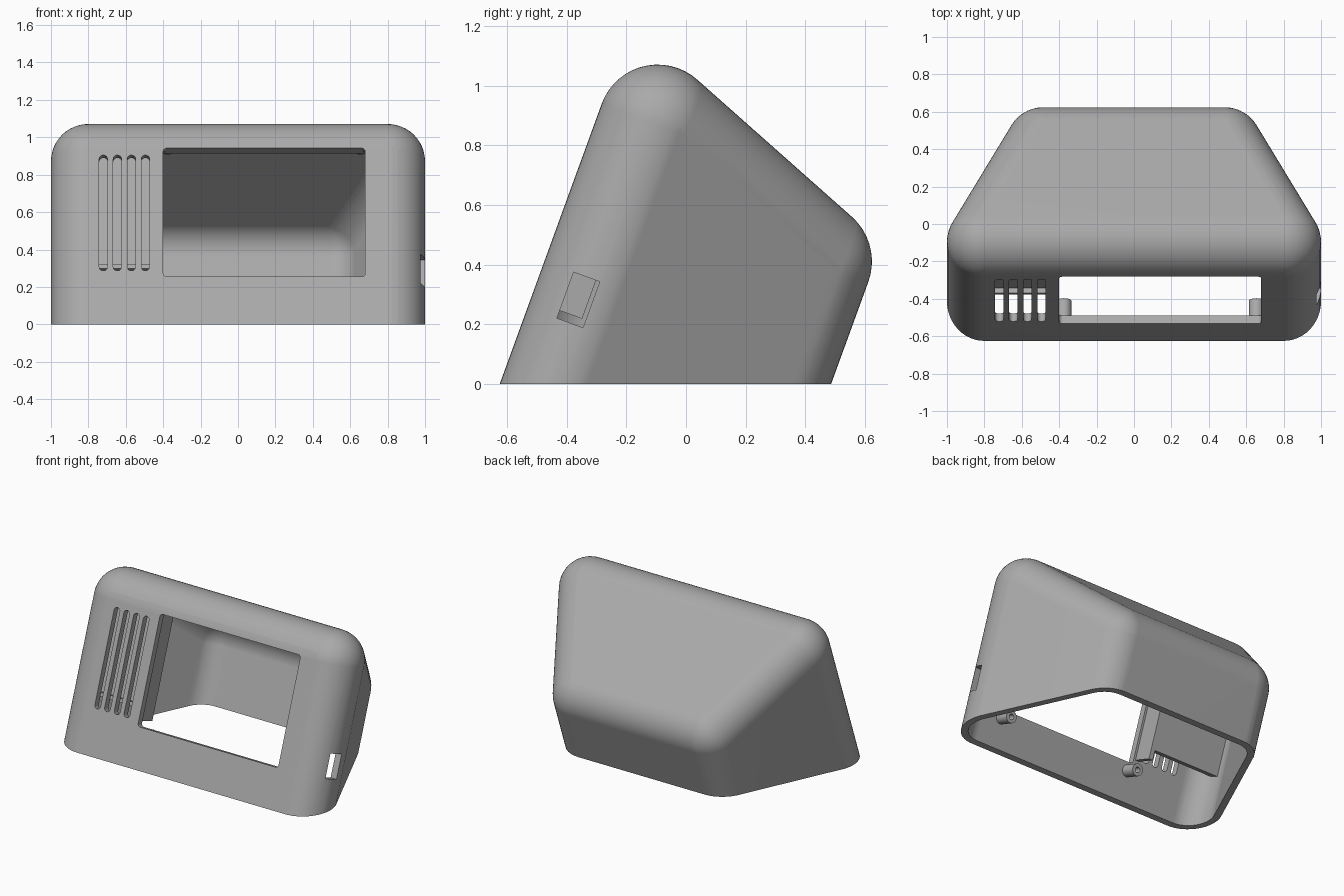
import bpy, bmesh, math
from mathutils import Vector

if "Cube" in bpy.data.objects:
    bpy.data.objects.remove(bpy.data.objects["Cube"])

TILT = math.radians(20)
S, C = math.sin(TILT), math.cos(TILT)
WALL = 0.045

grey = bpy.data.materials.new("plain grey")
grey.diffuse_color = (0.4, 0.4, 0.4, 1)
grey.use_nodes = True
grey.node_tree.nodes["Principled BSDF"].inputs["Base Color"].default_value = grey.diffuse_color


def tilted(x, v, w):
    """x across, v up the leaning front, w backwards from the front."""
    return Vector((x, -0.625 + v * S + w * C, v * C - w * S))


def finish(name, bm):
    bmesh.ops.recalc_face_normals(bm, faces=bm.faces)
    me = bpy.data.meshes.new(name)
    bm.to_mesh(me)
    bm.free()
    ob = bpy.data.objects.new(name, me)
    bpy.context.collection.objects.link(ob)
    me.materials.append(grey)
    return ob


def rounded_body(name, r, floor=None):
    """Hull of eight balls: wide front, narrow lower back."""
    bm = bmesh.new()
    segs, rings = 48, 24
    for half, top, w0 in ((0.8, 1.0, 0.2), (0.485, 0.745, 0.845)):
        for cx in (-half, half):
            for cv in (-0.8, top):
                bm.verts.new(tilted(cx, cv, w0 - r))
                bm.verts.new(tilted(cx, cv, w0 + r))
                for i in range(1, rings):
                    a = math.pi * i / rings
                    for j in range(segs):
                        b = 2 * math.pi * j / segs
                        bm.verts.new(tilted(cx + r * math.sin(a) * math.cos(b),
                                            cv + r * math.sin(a) * math.sin(b),
                                            w0 - r * math.cos(a)))
    bmesh.ops.convex_hull(bm, input=bm.verts[:])
    loose = [v for v in bm.verts if not v.link_faces]
    bmesh.ops.delete(bm, geom=loose, context='VERTS')
    bmesh.ops.dissolve_limit(bm, angle_limit=0.003, verts=bm.verts[:], edges=bm.edges[:])
    if floor is not None:
        cut = bmesh.ops.bisect_plane(bm, geom=bm.verts[:] + bm.edges[:] + bm.faces[:],
                                     plane_co=(0, 0, floor), plane_no=(0, 0, 1),
                                     clear_inner=True)
        rim = [e for e in cut["geom_cut"] if isinstance(e, bmesh.types.BMEdge)]
        bmesh.ops.edgeloop_fill(bm, edges=rim)
    return finish(name, bm)


def block(name, x0, x1, v0, v1, w0, w1, r=0.0, n=6):
    """Rounded rectangle on the front plane, extruded backwards."""
    bm = bmesh.new()
    pts = []
    for k, (cx, cv) in enumerate(((x1 - r, v1 - r), (x0 + r, v1 - r),
                                  (x0 + r, v0 + r), (x1 - r, v0 + r))):
        for i in range(n + 1 if r else 1):
            a = math.pi / 2 * (k + i / n)
            pts.append((cx + r * math.cos(a), cv + r * math.sin(a)))
    face = bm.faces.new([bm.verts.new(tilted(x, v, w0)) for x, v in pts])
    ext = bmesh.ops.extrude_face_region(bm, geom=[face])
    moved = [g for g in ext["geom"] if isinstance(g, bmesh.types.BMVert)]
    bmesh.ops.translate(bm, verts=moved, vec=tilted(0, 0, w1) - tilted(0, 0, w0))
    bmesh.ops.remove_doubles(bm, verts=bm.verts[:], dist=1e-5)
    return finish(name, bm)


def cut(ob, cutter):
    mod = ob.modifiers.new("cut", 'BOOLEAN')
    mod.operation, mod.solver, mod.object = 'DIFFERENCE', 'EXACT', cutter
    bpy.context.view_layer.objects.active = ob
    bpy.ops.object.modifier_apply(modifier=mod.name)
    bpy.data.objects.remove(cutter)


def smooth(ob):
    bpy.ops.object.select_all(action='DESELECT')
    ob.select_set(True)
    bpy.context.view_layer.objects.active = ob
    bpy.ops.object.shade_smooth_by_angle(angle=math.radians(30))


# hollow housing, open underneath
housing = rounded_body("housing", 0.2, floor=0.0)
cut(housing, rounded_body("cavity", 0.2 - WALL))

# screen window, vent slots and side port
cut(housing, block("window_cutter", -0.4, 0.68, 0.271, 1.003, -0.1, 0.1, r=0.02))
for i in range(4):
    cx = -0.72 + 0.075 * i
    cut(housing, block("slot_cutter", cx - 0.022, cx + 0.022, 0.305, 0.963, -0.1, 0.1, r=0.0215))
cut(housing, block("port_cutter", 0.8, 1.2, 0.273, 0.437, 0.105, 0.198))
smooth(housing)
mod = housing.modifiers.new("even normals", 'WEIGHTED_NORMAL')
mod.keep_sharp = True

# sensor pocket behind the vents
block("pocket_plate", -0.96, -0.415, 0.39, 1.02, 0.16, 0.185)
block("pocket_lip", -0.96, -0.415, 0.365, 0.39, 0.13, 0.185)
block("pocket_divider", -0.445, -0.415, 0.3, 1.05, 0.04, 0.185)

# ledge above the window
block("window_ledge", -0.4, 0.68, 1.004, 1.03, 0.04, 0.088)

# hollow screw posts near the window corners
for px in (-0.375, 0.655):
    for pv in (0.215, 1.06):
        post = block("screw_post", px - 0.04, px + 0.04, pv - 0.04, pv + 0.04,
                     0.04, 0.15, r=0.04)
        cut(post, block("post_hole", px - 0.018, px + 0.018, pv - 0.018, pv + 0.018,
                        0.07, 0.2, r=0.018))
        smooth(post)
